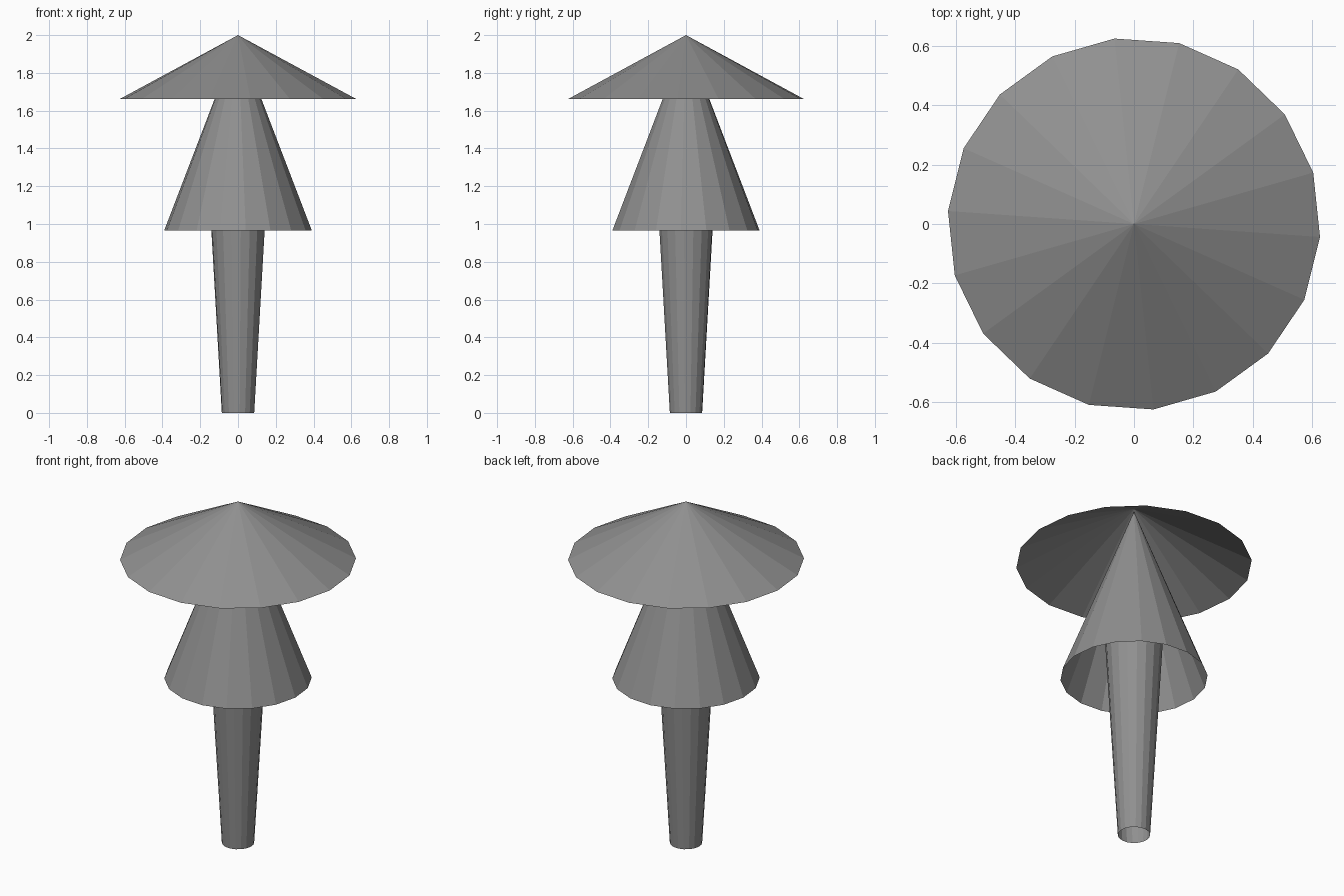
import bpy
import math

SIDES = 18
TURN = math.radians(-4)

cube = bpy.data.objects.get("Cube")
if cube:
    bpy.data.objects.remove(cube, do_unlink=True)

grey = bpy.data.materials.new("plain_grey")
grey.use_nodes = True
colour = (0.28, 0.28, 0.28, 1)
grey.diffuse_color = colour
grey.node_tree.nodes["Principled BSDF"].inputs["Base Color"].default_value = colour


def open_cone(name, z_low, z_high, r_low, r_high):
    """Flat-faced, open-ended cone or tapered tube."""
    bpy.ops.mesh.primitive_cone_add(
        vertices=SIDES, radius1=r_low, radius2=r_high,
        depth=z_high - z_low, end_fill_type='NOTHING',
        location=(0, 0, (z_low + z_high) / 2))
    part = bpy.context.object
    part.name = name
    # The primitive starts its first corner on +y
    part.rotation_euler.z = TURN - math.pi / 2
    part.data.materials.append(grey)
    return part


# Tapered stem, running up inside the skirt
open_cone("stem", 0, 1.5, 0.086, 0.172)

# Steep conical skirt
open_cone("skirt", 0.965, 1.985, 0.392, 0)

# Wide shallow cap
open_cone("cap", 1.662, 2, 0.627, 0)
